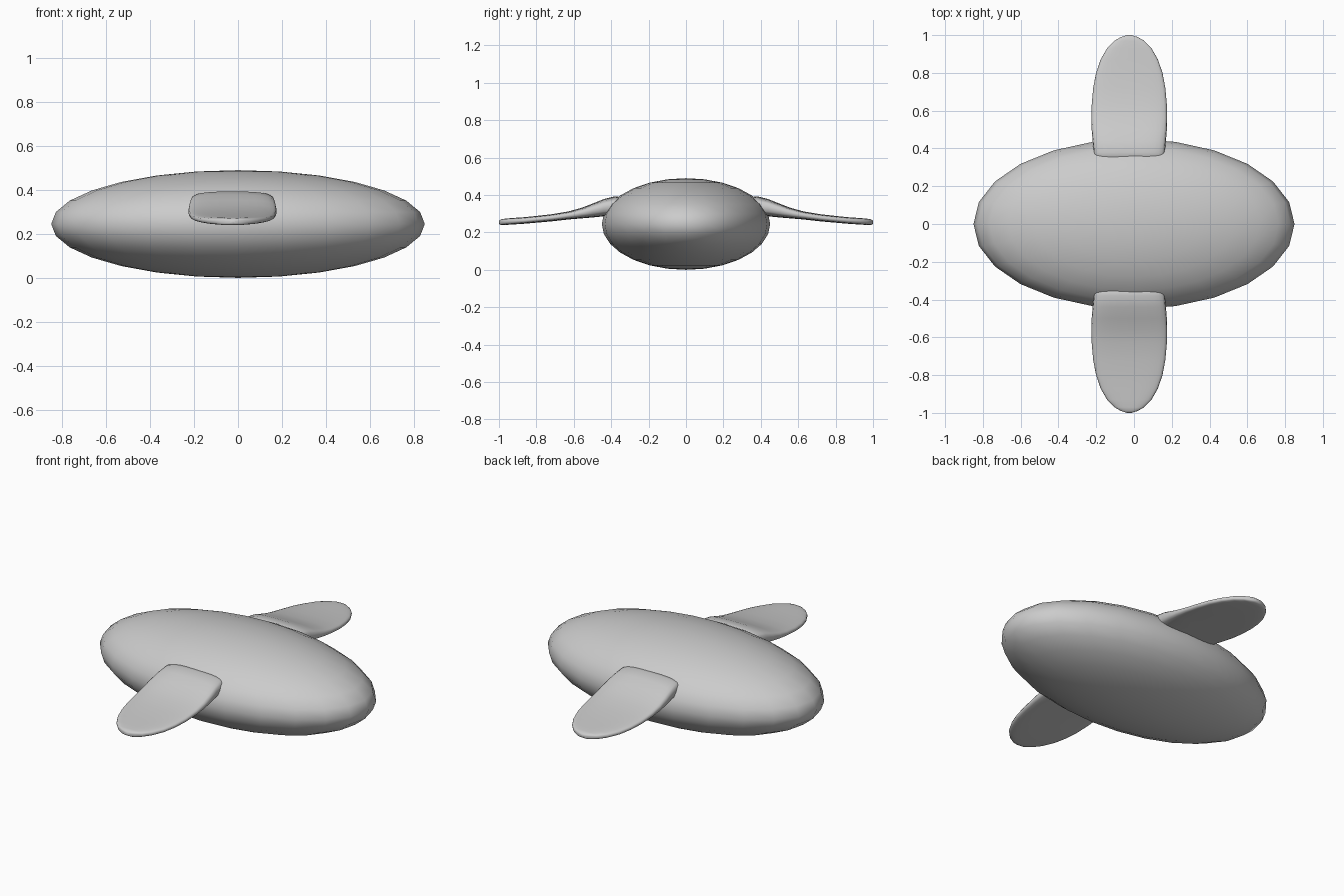
import bpy, bmesh
from math import sin, cos, pi

if "Cube" in bpy.data.objects:
    bpy.data.objects.remove(bpy.data.objects["Cube"])

def finish(bm, name):
    bmesh.ops.recalc_face_normals(bm, faces=bm.faces)
    me = bpy.data.meshes.new(name)
    bm.to_mesh(me)
    bm.free()
    for p in me.polygons:
        p.use_smooth = True
    ob = bpy.data.objects.new(name, me)
    bpy.context.collection.objects.link(ob)
    return ob

# Body: flattened ellipsoid
bm = bmesh.new()
bmesh.ops.create_uvsphere(bm, u_segments=24, v_segments=14, radius=1)
for v in bm.verts:
    v.co = (v.co.x * 0.85, v.co.y * 0.45, v.co.z * 0.245 + 0.245)
finish(bm, "body")

# Fins: lofted rounded sections (y, half width, bottom z, top z)
SECTIONS = [
    (0.32, 0.185, 0.295, 0.385), (0.38, 0.188, 0.29, 0.393),
    (0.44, 0.194, 0.286, 0.378), (0.50, 0.199, 0.28, 0.354),
    (0.56, 0.201, 0.275, 0.331), (0.63, 0.199, 0.269, 0.312),
    (0.72, 0.191, 0.259, 0.297), (0.80, 0.176, 0.252, 0.288),
    (0.87, 0.152, 0.246, 0.281), (0.93, 0.118, 0.242, 0.277),
    (0.97, 0.079, 0.240, 0.273), (0.99, 0.044, 0.240, 0.270),
    (1.00, 0.012, 0.246, 0.262),
]
N = 28

def power(c, e):
    return (1 if c >= 0 else -1) * abs(c) ** e

bm = bmesh.new()
rings = []
for y, w, lo, hi in SECTIONS:
    mid, h = (lo + hi) / 2, (hi - lo) / 2
    ring = []
    for i in range(N):
        a = 2 * pi * i / N
        ring.append(bm.verts.new((-0.025 + w * power(cos(a), 0.75), y,
                                  mid + h * power(sin(a), 0.5))))
    rings.append(ring)
for r, s in zip(rings, rings[1:]):
    for i in range(N):
        j = (i + 1) % N
        bm.faces.new((r[i], r[j], s[j], s[i]))
bm.faces.new(rings[0])
bm.faces.new(rings[-1])
fins = finish(bm, "side_fins")
mirror = fins.modifiers.new("Mirror", 'MIRROR')
mirror.use_axis = (False, True, False)
